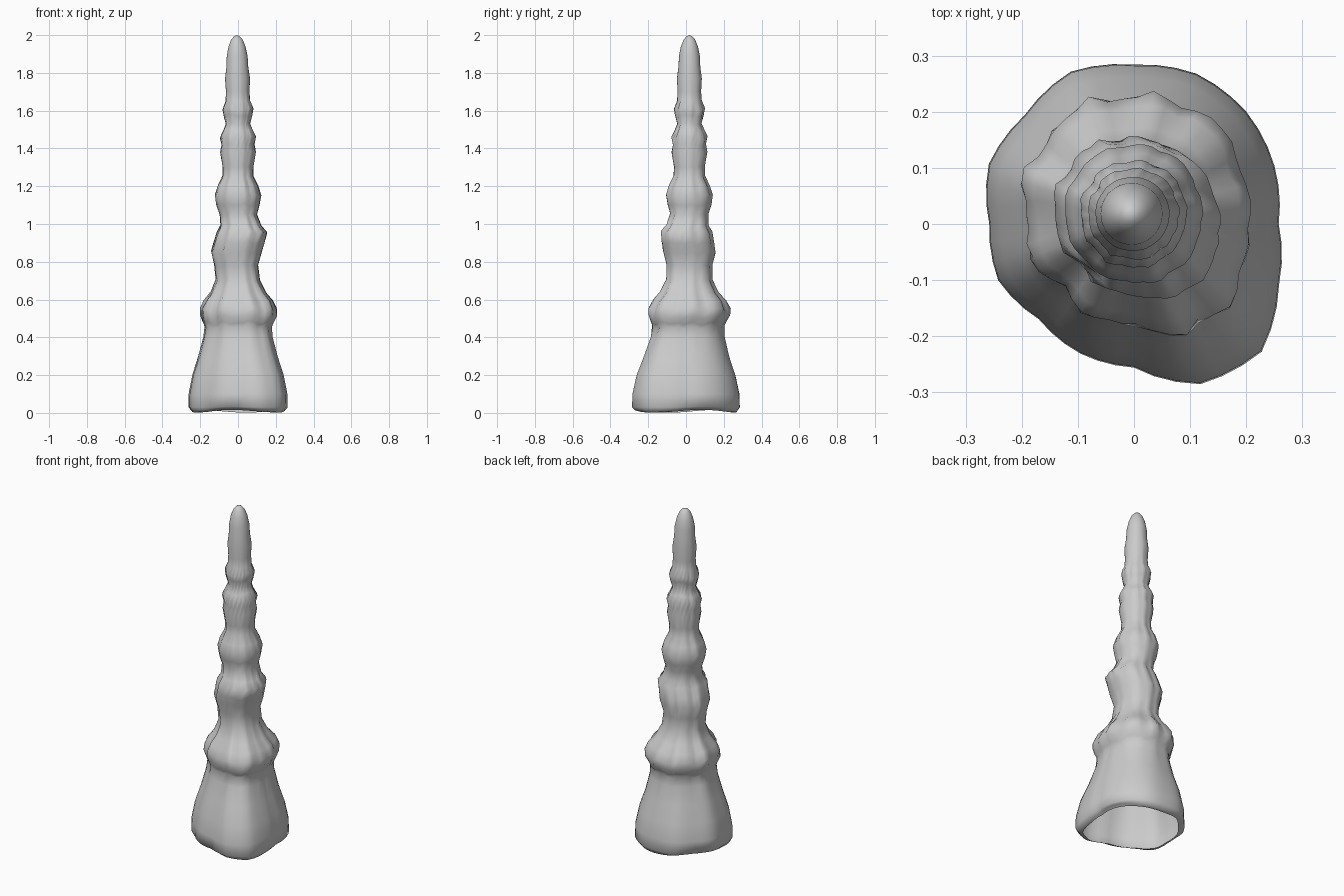
import bpy, bmesh, random
from math import sin, cos, pi, exp

if "Cube" in bpy.data.objects:
    bpy.data.objects.remove(bpy.data.objects["Cube"])

random.seed(4)
N = 48

# Footprint radius at 16 even angles, counter-clockwise from +x
FOOT = [.258, .271, .283, .29, .284, .294, .275, .28,
        .258, .262, .24, .25, .256, .309, .322, .28]

# Profile: height, radius
PROFILE = [(.015, .256), (.03, .272), (.1, .27), (.2, .25), (.3, .216), (.4, .189),
           (.455, .181), (.475, .19), (.51, .204), (.545, .206), (.59, .186),
           (.635, .15), (.7, .119), (.78, .118), (.85, .136), (.9, .136),
           (.955, .134), (.99, .11), (1.05, .1), (1.1, .115), (1.15, .123),
           (1.2, .108), (1.25, .083), (1.3, .081), (1.38, .094), (1.42, .087),
           (1.46, .095), (1.495, .078), (1.53, .064), (1.575, .075), (1.61, .081),
           (1.65, .065), (1.7, .062), (1.77, .066), (1.83, .058), (1.89, .055),
           (1.94, .045), (1.975, .031), (1.993, .016)]


def bump(z, at, width):
    return exp(-((z - at) / width) ** 2)


def foot_shape(i):
    """Footprint radius relative to its mean, blended between samples."""
    t = i * 16 / N
    k = int(t)
    return (FOOT[k] + (FOOT[(k + 1) % 16] - FOOT[k]) * (t - k)) / .272


# Fluting shared by neighbouring rings, plus random lumps
flute = [.45 * sin(18 * pi * i / N + 1) + .35 * sin(28 * pi * i / N)
         + random.uniform(-.5, .5) for i in range(N)]

bm = bmesh.new()
loops = []
for z, radius in PROFILE:
    # Foot shape fades upward; the knobbly collars are the rugged parts
    w = max(0, min(1, 1.15 - z * .9))
    rug = .15 * (z > .25) + .35 * (.42 < z < 1.66) + .5 * bump(z, .52, .07) \
        + .3 * bump(z, .87, .08) + .3 * bump(z, 1.46, .04) + .3 * bump(z, 1.6, .04)
    rug *= z < 1.85
    # The axis wanders a little
    cx = .022 * bump(z, .955, .06) - .012 * bump(z, .81, .07) + .006 * bump(z, .56, .1) \
        - .006 * max(0, z - 1.6) / .4
    cy = .018 * min(1, max(0, (z - .25) / .3)) - .017 * bump(z, .95, .06)
    loop = []
    for i in range(N):
        a = 2 * pi * i / N
        r = radius * (1 + w * (foot_shape(i) - 1))
        r *= 1 + rug * (.045 * flute[i] + random.uniform(-.02, .02))
        dz = rug * .014 * flute[(i * 5) % N if z > 1.3 else i]
        if z < .02:
            dz = .012 * sin(3 * a + .5)
        loop.append(bm.verts.new((cx + r * cos(a), cy + r * sin(a), z + dz)))
    loops.append(loop)

# Narrow lip turned in under the open foot
loops.insert(0, [bm.verts.new((v.co.x * .93, v.co.y * .93, v.co.z * .6)) for v in loops[0]])

# Skin between rings and closed tip
tip = bm.verts.new((-.006, .018, 2))
for lo, hi in zip(loops, loops[1:]):
    for i in range(N):
        j = (i + 1) % N
        bm.faces.new((lo[i], lo[j], hi[j], hi[i]))
for i in range(N):
    bm.faces.new((loops[-1][i], loops[-1][(i + 1) % N], tip))

mesh = bpy.data.meshes.new("stalagmite")
bm.to_mesh(mesh)
bm.free()
for p in mesh.polygons:
    p.use_smooth = True
spire = bpy.data.objects.new("stalagmite", mesh)
bpy.context.collection.objects.link(spire)
